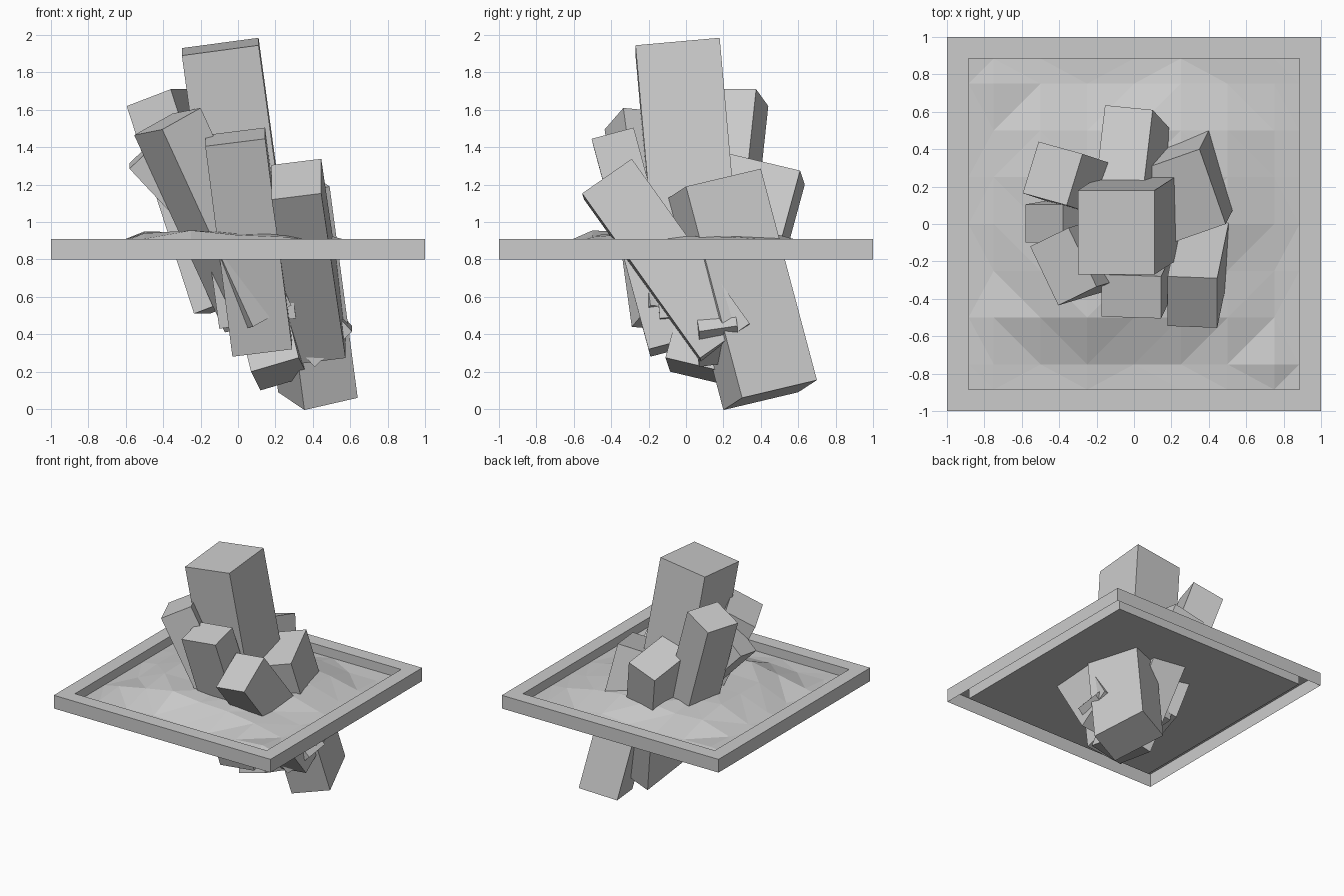
import bpy, bmesh, random
from mathutils import Vector

if "Cube" in bpy.data.objects:
    bpy.data.objects.remove(bpy.data.objects["Cube"])

random.seed(4)


def finish(bm, name):
    bmesh.ops.recalc_face_normals(bm, faces=bm.faces)
    me = bpy.data.meshes.new(name)
    bm.to_mesh(me)
    bm.free()
    ob = bpy.data.objects.new(name, me)
    bpy.context.collection.objects.link(ob)
    return ob


def shard(name, corner, u, v, run):
    """Tilted box: top corner, two top edges and the vector down to its base."""
    p, u, v, run = map(Vector, (corner, u, v, run))
    bm = bmesh.new()
    top = [bm.verts.new(q) for q in (p, p + u, p + u + v, p + v)]
    face = bm.faces.new(top)
    ext = bmesh.ops.extrude_face_region(bm, geom=[face], use_keep_orig=True)
    moved = [g for g in ext["geom"] if isinstance(g, bmesh.types.BMVert)]
    bmesh.ops.translate(bm, verts=moved, vec=run)
    return finish(bm, name)


# Cluster of tilted crystal blocks
shard("centre_crystal", (-.30, -.27, 1.89), (.41, 0, .055), (0, .45, .04), (.20, .13, -1.46))
shard("back_crystal", (-.155, .635, 1.2), (.255, -.025, .075), (-.05, -.42, .10), (.275, -.30, -1.10))
shard("back_left_crystal", (-.595, .165, 1.62), (.235, -.065, .09), (.085, .275, 0), (.36, -.12, -1.11))
shard("front_left_crystal", (-.405, -.435, 1.495), (.205, .10, .115), (-.15, .315, -.03), (.485, .145, -1.055))
shard("front_crystal", (-.175, -.495, 1.405), (.32, -.01, .04), (0, .225, .06), (.145, .305, -1.125))
shard("front_right_crystal", (.18, -.545, 1.12), (.265, -.01, .033), (0, .265, .185), (.13, .63, -.88))
shard("right_crystal", (.49, 0, 1.19), (-.285, -.10, -.065), (-.14, .40, .095), (.15, .30, -1.13))
shard("left_crystal", (-.58, -.10, 1.285), (0, .205, .03), (.20, 0, .19), (.99, .17, -1.06))

# Square tray rim: outer wall, flat top, inner wall, open underneath
IN, TOP, LOW = .885, .91, .80
bm = bmesh.new()
loops = []
for r, z in ((1, LOW), (1, TOP), (IN, TOP), (IN, .82)):
    loops.append([bm.verts.new((sx * r, sy * r, z))
                  for sx, sy in ((-1, -1), (1, -1), (1, 1), (-1, 1))])
for a, b in zip(loops, loops[1:]):
    for i in range(4):
        j = (i + 1) % 4
        bm.faces.new((a[i], a[j], b[j], b[i]))
finish(bm, "tray_rim")

# Low-poly rocky ground, rising towards the crystals
peaks = {(-1, -2): .955, (-2, 1): .95, (-2, 0): .945, (0, -2): .93, (1, -2): .92,
         (-2, -1): .94, (2, 0): .925, (2, 1): .92, (0, 2): .93, (1, 2): .93}
bm = bmesh.new()
bmesh.ops.create_grid(bm, x_segments=8, y_segments=8, size=1)
for vert in bm.verts:
    x, y = vert.co.x, vert.co.y
    ring = max(abs(x), abs(y))
    base = .835 if ring > .9 else .85 if ring > .7 else .90 if ring > .4 else .93
    wobble = 0 if ring > .9 else random.uniform(-.02, .02)
    vert.co.z = peaks.get((round(x * 4), round(y * 4)), base + wobble)
    vert.co.x = max(-IN, min(IN, x))
    vert.co.y = max(-IN, min(IN, y))
bmesh.ops.triangulate(bm, faces=bm.faces)
finish(bm, "rocky_ground")

# Flat underside of the tray
bm = bmesh.new()
bm.faces.new([bm.verts.new((sx * IN, sy * IN, .82))
              for sx, sy in ((-1, 1), (1, 1), (1, -1), (-1, -1))])
ob = finish(bm, "tray_floor")
ob.data.flip_normals() if ob.data.polygons[0].normal.z > 0 else None
